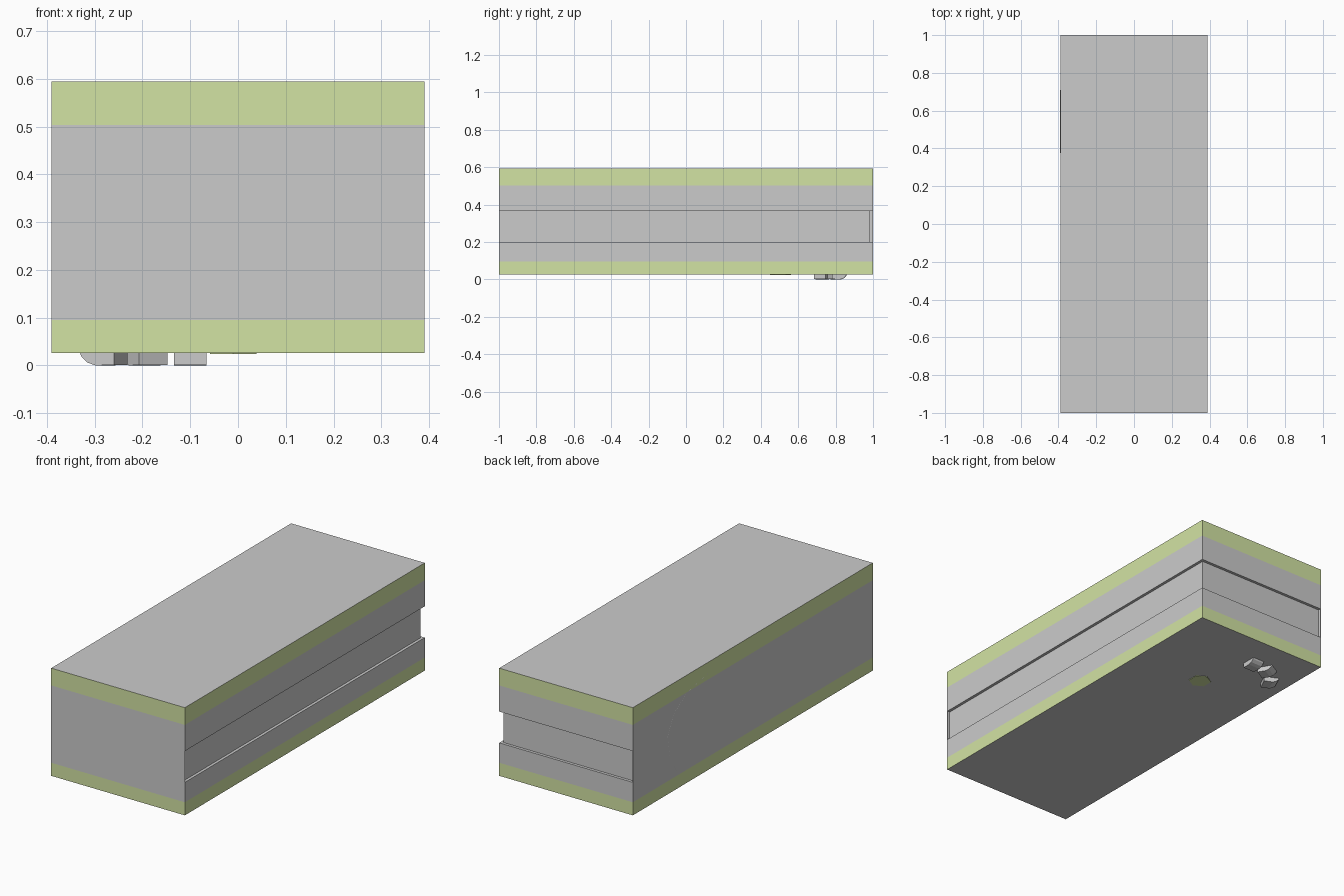
import bpy, bmesh, math
from mathutils import Matrix

if "Cube" in bpy.data.objects:
    bpy.data.objects.remove(bpy.data.objects["Cube"])

green = bpy.data.materials.new("green_band")
green.diffuse_color = (0.65, 0.77, 0.37, 1)
green.use_nodes = True
green.node_tree.nodes["Principled BSDF"].inputs["Base Color"].default_value = green.diffuse_color


def add_object(name, bm):
    bmesh.ops.recalc_face_normals(bm, faces=bm.faces)
    mesh = bpy.data.meshes.new(name)
    bm.to_mesh(mesh)
    bm.free()
    obj = bpy.data.objects.new(name, mesh)
    bpy.context.collection.objects.link(obj)
    return obj


def prism(name, points, direction):
    bm = bmesh.new()
    face = bm.faces.new([bm.verts.new(p) for p in points])
    ext = bmesh.ops.extrude_face_region(bm, geom=[face], use_keep_orig=True)
    verts = [v for v in ext["geom"] if isinstance(v, bmesh.types.BMVert)]
    bmesh.ops.translate(bm, verts=verts, vec=direction)
    return add_object(name, bm)


# Long block with green strips round its top and bottom edges
bm = bmesh.new()
size = Matrix.Diagonal((0.78, 2.0, 0.568, 1))
bmesh.ops.create_cube(bm, size=1, matrix=Matrix.Translation((0, 0, 0.31)) @ size)
for z in (0.095, 0.503):
    bmesh.ops.bisect_plane(bm, geom=bm.verts[:] + bm.edges[:] + bm.faces[:],
                           plane_co=(0, 0, z), plane_no=(0, 0, 1))
bm.normal_update()
for f in bm.faces:
    z = f.calc_center_median().z
    if abs(f.normal.z) < 0.5 and (z < 0.095 or z > 0.503):
        f.material_index = 1
body = add_object("block", bm)
body.data.materials.append(None)
body.data.materials.append(green)

# Shallow groove along the right and back, closed by thin front and left walls
outline = [(-0.388, 0.985), (0.375, 0.985), (0.375, -0.998),
           (0.5, -0.998), (0.5, 1.1), (-0.388, 1.1)]
cutter = prism("groove_cutter", [(x, y, 0.20) for x, y in outline], (0, 0, 0.165))
cutter.hide_render = True
mod = body.modifiers.new("groove", 'BOOLEAN')
mod.operation = 'DIFFERENCE'
mod.solver = 'EXACT'
mod.object = cutter
bpy.context.view_layer.objects.active = body
bpy.ops.object.modifier_apply(modifier="groove")
bpy.data.objects.remove(cutter)

# Three stubby toes under the base, fanned outwards
toe_profile = [(-0.035, 0.001), (0.008, 0.0), (0.026, 0.006),
               (0.04, 0.018), (0.045, 0.03), (-0.035, 0.03)]
for i, (x, y, turn) in enumerate([(-0.10, 0.815, 0), (-0.195, 0.805, 30), (-0.277, 0.73, 65)]):
    toe = prism(f"toe_{i + 1}", [(-0.034, r, z) for r, z in toe_profile], (0.068, 0, 0))
    toe.location = (x, y, 0)
    toe.rotation_euler.z = math.radians(turn)

# Hexagonal pad just below the underside
bm = bmesh.new()
bmesh.ops.create_cone(bm, cap_ends=True, segments=6, radius1=0.056, radius2=0.056,
                      depth=0.006, matrix=Matrix.Translation((-0.01, 0.505, 0.0265)))
pad = add_object("underside_pad", bm)
pad.data.materials.append(green)

# Thin curved rim just breaking the left face
curve = bpy.data.curves.new("side_rim", 'CURVE')
curve.dimensions = '3D'
curve.bevel_depth = 0.0015
curve.bevel_resolution = 0
arc = [(0.63, 0.11), (0.69, 0.21), (0.71, 0.33), (0.66, 0.43), (0.55, 0.50), (0.375, 0.535)]
spline = curve.splines.new('POLY')
spline.points.add(len(arc) - 1)
for p, (y, z) in zip(spline.points, arc):
    p.co = (-0.389, y, z, 1)
bpy.context.collection.objects.link(bpy.data.objects.new("side_rim", curve))
